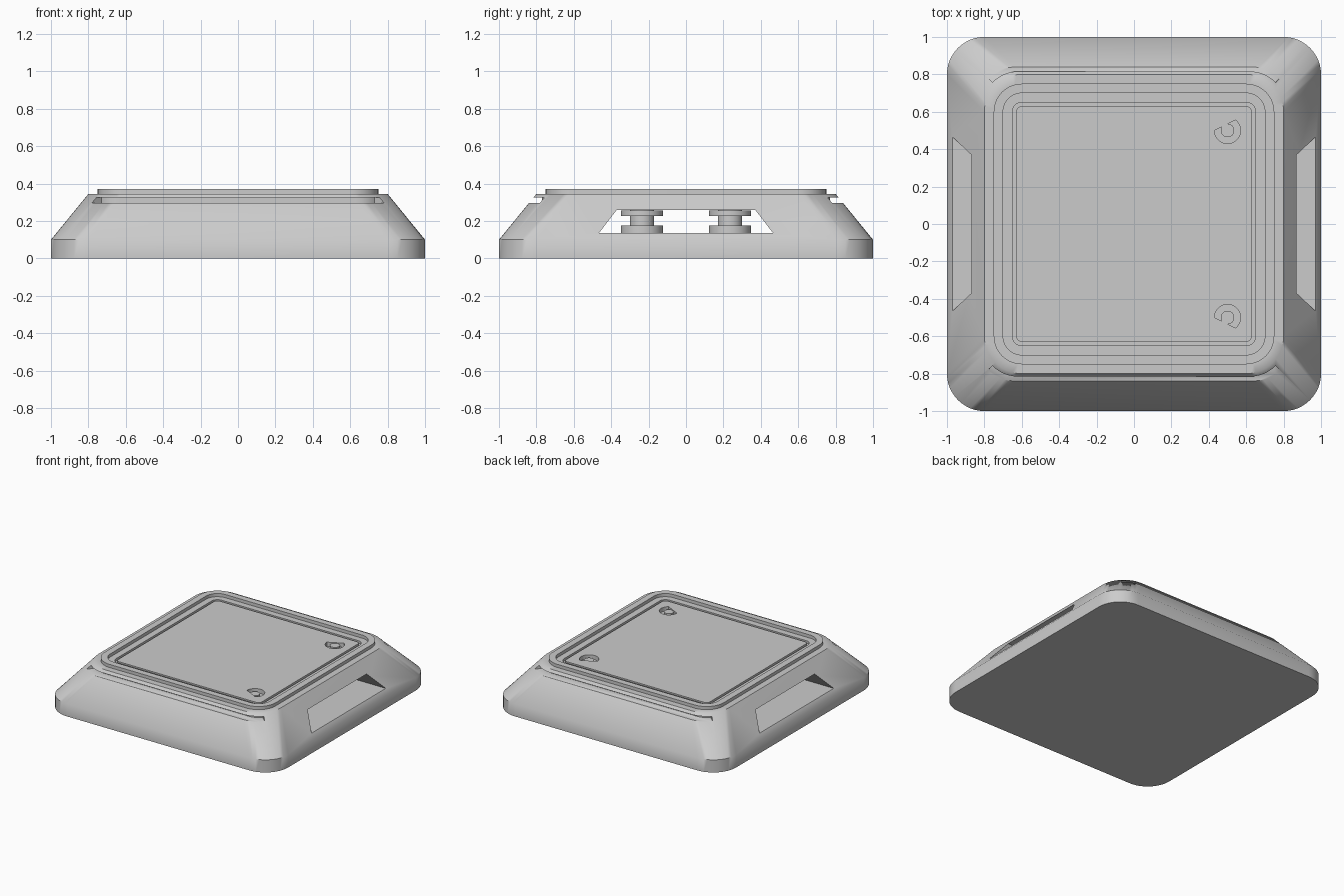
import bpy, bmesh
from math import sin, cos, radians, pi, acos, atan2

if "Cube" in bpy.data.objects:
    bpy.data.objects.remove(bpy.data.objects["Cube"])


def arc(cx, cy, r, a0, a1, n):
    return [(cx + r * cos(a0 + (a1 - a0) * i / n), cy + r * sin(a0 + (a1 - a0) * i / n))
            for i in range(n + 1)]


def rounded_square(half, r, n=12):
    c, pts = half - r, []
    for k, (sx, sy) in enumerate([(1, 1), (-1, 1), (-1, -1), (1, -1)]):
        pts += arc(sx * c, sy * c, r, k * pi / 2, (k + 1) * pi / 2, n)
    return pts


def loft(name, loops):
    """Closed solid skinned through loops of 3D points."""
    bm = bmesh.new()
    rings = [[bm.verts.new(p) for p in loop] for loop in loops]
    n = len(rings[0])
    for a, b in zip(rings, rings[1:]):
        for i in range(n):
            j = (i + 1) % n
            bm.faces.new((a[i], a[j], b[j], b[i]))
    bm.faces.new(rings[0][::-1])
    bm.faces.new(rings[-1])
    bmesh.ops.recalc_face_normals(bm, faces=bm.faces)
    me = bpy.data.meshes.new(name)
    bm.to_mesh(me)
    bm.free()
    ob = bpy.data.objects.new(name, me)
    bpy.context.collection.objects.link(ob)
    return ob


def prism(name, pts, z0, z1):
    return loft(name, [[(x, y, z) for x, y in pts] for z in (z0, z1)])


def activate(ob):
    bpy.ops.object.select_all(action='DESELECT')
    ob.select_set(True)
    bpy.context.view_layer.objects.active = ob


def smooth(ob):
    activate(ob)
    bpy.ops.object.shade_smooth_by_angle(angle=radians(45))


def cut(ob, cutter):
    mod = ob.modifiers.new("cut", 'BOOLEAN')
    mod.operation, mod.solver, mod.object = 'DIFFERENCE', 'EXACT', cutter
    activate(ob)
    bpy.ops.object.modifier_apply(modifier=mod.name)
    bpy.data.objects.remove(cutter)


# Body: sloped base, raised rim and grooved top plate (half width, radius, z)
profile = [(1, .2, 0), (1, .2, .1), (.8, .2, .345), (.75, .15, .345), (.75, .15, .37),
           (.7, .1, .37), (.7, .1, .345), (.65, .05, .345), (.65, .05, .325),
           (.63, .03, .325), (.63, .03, .345)]
body = loft("body", [[(x, y, z) for x, y in rounded_square(h, r)] for h, r, z in profile])

# Tunnel through both sides
section = [(-.465, .136), (.465, .136), (.37, .26), (-.37, .26)]
cut(body, loft("tunnel_cutter", [[(x, y, z) for y, z in section] for x in (-1.2, 1.2)]))

# Front and back slots, wrapping halfway round the corners
for s in (-1, 1):
    def edge(r):
        return (arc(.63, .63, r, pi / 4, pi / 2, 8) + arc(-.63, .63, r, pi / 2, 3 * pi / 4, 8))
    outline = [(x, s * y) for x, y in edge(.14) + edge(.32)[::-1]]
    cut(body, prism("slot_cutter", outline, .297, .325))

# D-shaped pockets in the top plate
normal, half_angle = radians(116.6), acos(.447)
for s in (-1, 1):
    d_shape = arc(.5, .5, .07, normal + half_angle, normal + 2 * pi - half_angle, 24)
    cut(body, prism("pocket_cutter", [(x, s * y) for x, y in d_shape], .312, .4))
smooth(body)

# Pocket posts
for side, s in (("front", -1), ("back", 1)):
    post = prism(side + "_pocket_post", arc(.5, s * .5, .036, 0, 2 * pi * 23 / 24, 23), .305, .338)
    smooth(post)

# Spools standing inside the tunnel (radius, z)
spool_profile = [(.113, .13), (.113, .175), (.065, .175), (.065, .226), (.113, .226),
                 (.113, .255), (.065, .255), (.065, .265)]
for side, s in (("front", -1), ("back", 1)):
    spool = loft(side + "_spool", [[(x, y, z) for x, y in
                 arc(0, s * .235, r, 0, 2 * pi * 31 / 32, 31)] for r, z in spool_profile])
    smooth(spool)
